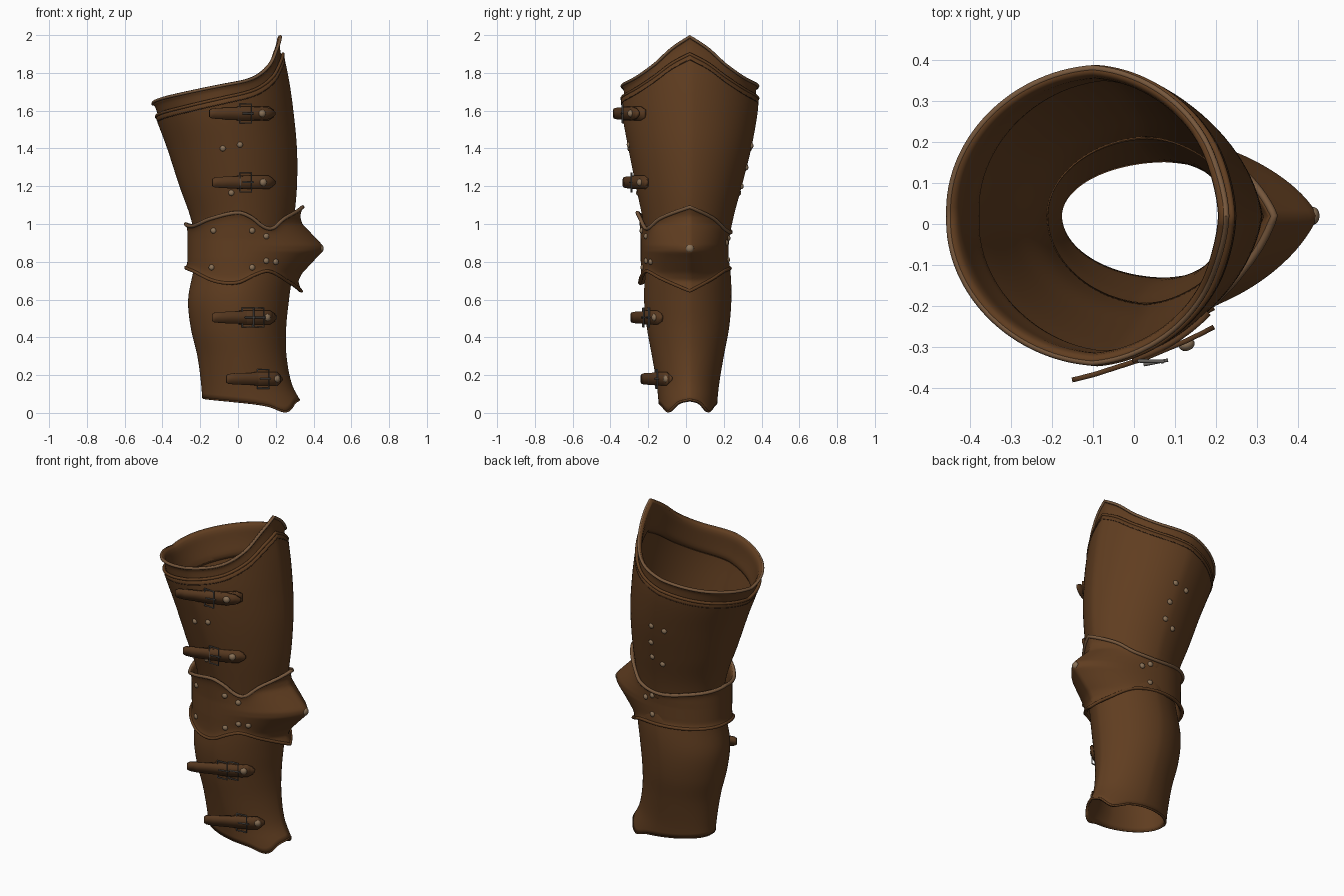
import bpy, bmesh, math
from mathutils import Vector

if "Cube" in bpy.data.objects:
    bpy.data.objects.remove(bpy.data.objects["Cube"])

def mat(name, r, g, b):
    m = bpy.data.materials.new(name)
    m.diffuse_color = (r, g, b, 1)
    m.use_nodes = True
    m.node_tree.nodes["Principled BSDF"].inputs["Base Color"].default_value = m.diffuse_color
    return m

LEATHER = mat("brown_leather", .117, .047, .0145)
STRAP = mat("strap_leather", .095, .04, .014)
EDGE = mat("worn_edge", .18, .095, .045)
STITCH = mat("dark_stitching", .04, .018, .008)
STEEL = mat("buckle_steel", .13, .12, .11)
RIVET = mat("rivet_brass", .25, .165, .095)
C = .02          # y of the front ridge
PI = math.pi

def interp(keys, x, col=1, smooth=True):
    """Hermite (or linear) lookup in a small key table."""
    n = len(keys)
    x = min(max(x, keys[0][0]), keys[-1][0])
    i = max(k for k in range(n - 1) if keys[k][0] <= x)
    a, b = keys[i], keys[i + 1]
    h = b[0] - a[0]
    t = (x - a[0]) / h
    if not smooth:
        return a[col] + (b[col] - a[col]) * t
    def slope(k):
        p, q = keys[max(k - 1, 0)], keys[min(k + 1, n - 1)]
        return (q[col] - p[col]) / (q[0] - p[0])
    return ((2*t**3 - 3*t*t + 1) * a[col] + (t**3 - 2*t*t + t) * h * slope(i)
            + (3*t*t - 2*t**3) * b[col] + (t**3 - t*t) * h * slope(i + 1))

# Profiles: (z, back x, front x, min y, max y)
THIGH = dict(w=.12, v=.07, smooth=True, keys=[
    (.85, -.215, .275, -.2, .215), (1.03, -.25, .297, -.23, .25), (1.2, -.31, .312, -.265, .295),
    (1.4, -.375, .312, -.305, .345), (1.6, -.447, .293, -.34, .38), (1.75, -.48, .272, -.345, .387),
    (1.9, -.49, .243, -.345, .387), (2.0, -.49, .23, -.345, .387)])
KNEE = dict(w=.25, v=0, smooth=False, keys=[
    (.62, -.265, .33, -.235, .22), (.7, -.265, .318, -.236, .222), (.74, -.266, .34, -.238, .224),
    (.82, -.268, .415, -.24, .226), (.855, -.268, .45, -.24, .226), (.885, -.268, .45, -.24, .226),
    (.92, -.268, .418, -.24, .228), (1.0, -.268, .34, -.245, .23), (1.04, -.268, .328, -.247, .231),
    (1.1, -.265, .334, -.252, .232)])
GREAVE = dict(w=.12, v=.05, smooth=True, keys=[
    (0, -.185, .36, -.142, .162), (.05, -.188, .338, -.145, .165), (.15, -.195, .286, -.155, .175),
    (.3, -.215, .257, -.18, .2), (.45, -.25, .255, -.207, .228), (.6, -.264, .27, -.222, .24),
    (.75, -.237, .288, -.215, .235), (.9, -.215, .285, -.2, .21)])

def surf(p, a, z, off=0):
    """Point on a plate: a=0 is the front ridge, +pi/2 is the +y side."""
    xb, xf, y0, y1 = (interp(p["keys"], z, c, p["smooth"]) for c in (1, 2, 3, 4))
    xc = (xb + xf) / 2 if p is not KNEE else 0
    s, c = math.sin(a), math.cos(a)
    f = (1 - p["w"]) * c + p["w"] * (1 - abs(s)) if c > 0 else c
    x = xc + (xf - xc + off if c > 0 else xc - xb + off) * f
    g = (1 - p["v"]) * abs(s) + p["v"] * (1 - abs(c))
    return Vector((x, C + ((y1 - C + off) * g if s > 0 else (y0 - C - off) * g), z))

def edge(neg, pos=None):
    """Edge height as a function of angle, one table for each side."""
    return lambda a: interp(neg if a < 0 else (pos or neg), abs(a))

thigh_top = edge([(0, 1.992), (.28, 1.93), (.6, 1.84), (1, 1.77), (1.57, 1.73), (2.3, 1.68), (PI, 1.635)])
plate_top = edge([(0, 1.9), (.28, 1.85), (.6, 1.775), (1, 1.71), (1.57, 1.665), (2.3, 1.61), (PI, 1.565)])
knee_top = edge([(0, 1.09), (.6, 1.03), (1, .975), (1.3, 1.035), (1.57, 1.06), (2.1, 1.03), (2.6, .99), (PI, 1)],
                [(0, 1.09), (.6, 1.03), (1, .975), (1.5, .955), (2.2, .98), (PI, 1)])
knee_low = edge([(0, .645), (.6, .71), (1, .75), (1.2, .735), (1.57, .69), (2, .695), (2.6, .75), (PI, .77)],
                [(0, .645), (.6, .71), (1, .75), (1.5, .765), (2.2, .77), (PI, .77)])
ankle = edge([(0, .068), (.4, .052), (.82, .006), (1.2, .035), (1.57, .05), (2.3, .068), (PI, .08)])

def finish(ob, material, angle=30):
    ob.data.materials.clear()
    ob.data.materials.append(material)
    bpy.ops.object.select_all(action='DESELECT')
    ob.select_set(True)
    bpy.context.view_layer.objects.active = ob
    if ob.type == 'CURVE':
        bpy.ops.object.convert(target='MESH')
    bpy.ops.object.shade_smooth_by_angle(angle=math.radians(angle))
    return ob

def add_mesh(name, bm, material, thick=0, angle=30):
    me = bpy.data.meshes.new(name)
    bm.to_mesh(me)
    bm.free()
    ob = bpy.data.objects.new(name, me)
    bpy.context.collection.objects.link(ob)
    if thick:
        m = ob.modifiers.new("thickness", 'SOLIDIFY')
        m.thickness, m.offset = thick, -1
    return finish(ob, material, angle)

def shell(name, p, low, top, off=0, flare=0, n=96, rows=28, thick=.014, angle=30):
    bm = bmesh.new()
    grid = []
    for j in range(rows + 1):
        t = j / rows
        ring = []
        for i in range(n):
            a = -PI + 2 * PI * i / n
            z = low(a) + t * (top(a) - low(a))
            ring.append(bm.verts.new(surf(p, a, z, off + flare * abs(2*t - 1) ** 8)))
        grid.append(ring)
    for j in range(rows):
        for i in range(n):
            k = (i + 1) % n
            bm.faces.new((grid[j][i], grid[j][k], grid[j+1][k], grid[j+1][i]))
    return add_mesh(name, bm, LEATHER, thick, angle)

def tube(name, pts, r, material, cyclic=True):
    cu = bpy.data.curves.new(name, 'CURVE')
    cu.dimensions, cu.bevel_depth, cu.bevel_resolution = '3D', r, 2
    cu.use_fill_caps = True
    sp = cu.splines.new('POLY')
    sp.points.add(len(pts) - 1)
    for q, v in zip(sp.points, pts):
        q.co = (*v, 1)
    sp.use_cyclic_u = cyclic
    ob = bpy.data.objects.new(name, cu)
    bpy.context.collection.objects.link(ob)
    return finish(ob, material, 50)

def rim(name, p, line, r, material, off=0, dz=0, n=120):
    tube(name, [surf(p, a, line(a) + dz, off) for a in
                (-PI + 2 * PI * i / n for i in range(n))], r, material)

# Plates
shell("thigh_plate", THIGH, lambda a: .9, plate_top)
shell("thigh_collar", THIGH, lambda a: plate_top(a) - .1, thigh_top, off=-.016, flare=.014, rows=12)
shell("greave_plate", GREAVE, ankle, lambda a: .84)
shell("knee_plate", KNEE, knee_low, knee_top, flare=.012, rows=36, angle=50)

# Rolled rims and stitched grooves
rim("collar_rim", THIGH, thigh_top, .008, EDGE, off=-.006)
rim("thigh_plate_rim", THIGH, plate_top, .009, LEATHER, off=-.005)
rim("thigh_stitching", THIGH, plate_top, .0025, STITCH, off=-.001, dz=-.03)
rim("knee_top_rim", KNEE, knee_top, .010, EDGE, off=.009)
rim("knee_bottom_rim", KNEE, knee_low, .009, LEATHER, off=.009)
rim("ankle_rim", GREAVE, ankle, .006, LEATHER, off=-.005, dz=.002)

def rivet(name, loc, normal, r=.016):
    bm = bmesh.new()
    bmesh.ops.create_uvsphere(bm, u_segments=12, v_segments=8, radius=r)
    for v in bm.verts:
        v.co.z *= .75
    bm.transform(Vector(normal).to_track_quat('Z', 'Y').to_matrix().to_4x4())
    bmesh.ops.translate(bm, vec=loc, verts=bm.verts)
    add_mesh(name, bm, RIVET)

def angle_at(p, x, z, side):
    lo, hi = 0, PI
    for _ in range(30):
        mid = (lo + hi) / 2
        lo, hi = (mid, hi) if surf(p, mid, z).x > x else (lo, mid)
    return side * lo

# Rivets: (x, z) on each side of each plate
for label, p, side, spots in (
    ("thigh", THIGH, -1, [(-.08, 1.4), (.01, 1.42), (-.035, 1.165)]),
    ("thigh", THIGH, 1, [(-.01, 1.415), (-.09, 1.4), (.01, 1.3), (.02, 1.2), (-.04, 1.165)]),
    ("knee", KNEE, -1, [(-.13, .965), (.075, .965), (.15, .935), (-.14, .77), (.075, .77), (.15, .805), (.2, .8)]),
    ("knee", KNEE, 1, [(.07, .925), (.12, .9), (.07, .81)])):
    for x, z in spots:
        a = angle_at(p, x, z, side)
        q = surf(p, a, z)
        rivet(label + "_rivet", q, (q.x * .5, q.y, 0))
rivet("knee_tip_stud", (.437, C, .87), (1, 0, 0), .022)

def ribbon(name, stations, thick):
    """Strip from (point, half height) stations."""
    bm = bmesh.new()
    cols = [(bm.verts.new(q - Vector((0, 0, h))), bm.verts.new(q + Vector((0, 0, h)))) for q, h in stations]
    for (a, b), (c, d) in zip(cols, cols[1:]):
        bm.faces.new((a, c, d, b))
    add_mesh(name, bm, STRAP, thick)

def strap(p, z, left, right, buckles, rivet_x):
    """Buckled strap: a base hugging the plate and a straighter loose tail over it."""
    L, R = Vector((*left, z)), Vector((*right, z))
    d = (R - L).normalized()
    out = Vector((d.y, -d.x, 0))
    def path(x):
        t = (x - L.x) / (R.x - L.x)
        return L.lerp(R, t) + out * .05 * t * (1 - t)
    shape = [(0, .018), (.04, .026), (.15, .03), (.5, .033), (.8, .036), (.92, .028), (1, .008)]
    ribbon("strap_tail", [(path(L.x + (R.x - L.x) * t), h) for t, h in shape], .012)
    xs = [buckles[0] - .04 + (R.x - .02 - buckles[0] + .04) * i / 8 for i in range(9)]
    ribbon("strap_base", [(surf(p, angle_at(p, x, z, -1), z, .014), .036 if i < 8 else .02)
                          for i, x in enumerate(xs)], .014)
    for b in buckles:
        c = path(b) + out * .006
        tube("buckle_frame", [c + d * u + out * (u * .4) + Vector((0, 0, h)) for u, h in
             ((-.028, -.05), (.028, -.05), (.028, .05), (-.028, .05))], .0045, STEEL)
        tube("buckle_prong", [c - d * .02 + out * .002, c + d * .04 + out * .012], .004, STEEL, False)
    rivet("strap_rivet", path(rivet_x) + out * .003, out, .02)

# Straps, all on the -y side
strap(THIGH, 1.585, (-.15, -.387), (.198, -.257), [.035], .125)
strap(THIGH, 1.22, (-.135, -.335), (.198, -.21), [.035], .13)
strap(GREAVE, .505, (-.135, -.295), (.205, -.132), [.045, .10], .15)
strap(GREAVE, .18, (-.06, -.24), (.235, -.08), [.125], .2)
